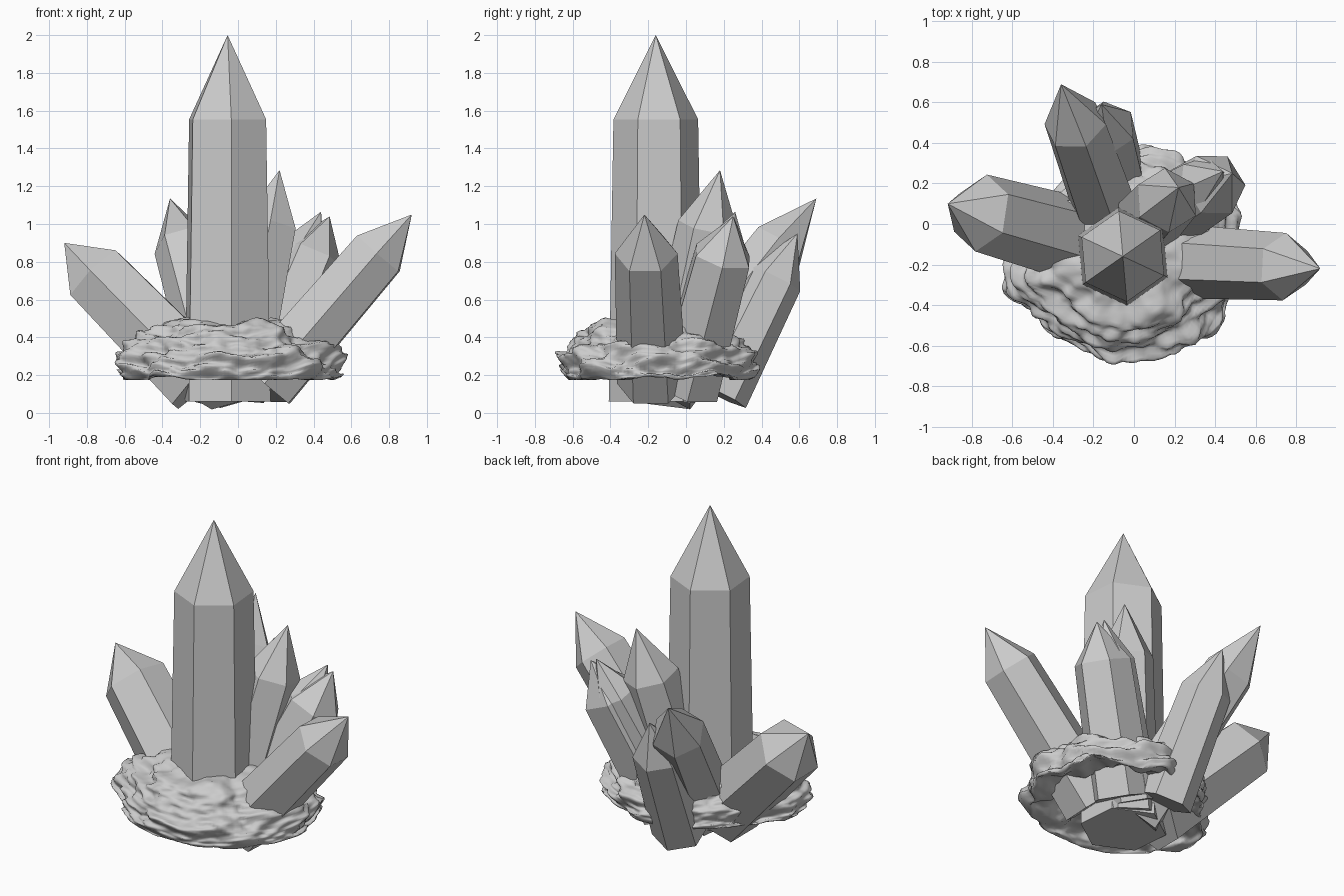
import bpy
import bmesh
import math
from mathutils import Vector, noise

cube = bpy.data.objects.get("Cube")
if cube:
    bpy.data.objects.remove(cube, do_unlink=True)


def add_object(name, bm):
    bmesh.ops.recalc_face_normals(bm, faces=bm.faces)
    mesh = bpy.data.meshes.new(name)
    bm.to_mesh(mesh)
    bm.free()
    obj = bpy.data.objects.new(name, mesh)
    bpy.context.collection.objects.link(obj)
    return obj


def crystal(name, base, apex, radius, spin=0, taper=0.9, shoulder=0.77):
    """Six-sided prism along base-apex, narrowing slightly, with a pointed tip."""
    base, apex = Vector(base), Vector(apex)
    axis = (apex - base).normalized()
    side = axis.cross(Vector((0, 0, 1)))
    side = side.normalized() if side.length > 0.01 else Vector((1, 0, 0))
    down = axis.cross(side)
    bm = bmesh.new()

    def ring(center, r):
        angles = [math.radians(spin + 60 * i) for i in range(6)]
        return [bm.verts.new(center + r * (side * math.cos(a) + down * math.sin(a)))
                for a in angles]

    low = ring(base, radius)
    high = ring(base.lerp(apex, shoulder), radius * taper)
    tip = bm.verts.new(apex)
    bm.faces.new(low)
    for i in range(6):
        j = (i + 1) % 6
        bm.faces.new((low[i], low[j], high[j], high[i]))
        bm.faces.new((high[i], high[j], tip))
    return add_object(name, bm)


# Crystals: the tall one and the cluster leaning out around it
crystal("main_crystal", (-0.055, -0.16, 0.06), (-0.055, -0.16, 2.0), 0.25, 35)
crystal("left_crystal", (0.15, -0.18, 0.155), (0.92, -0.22, 1.05), 0.185)
crystal("right_crystal", (-0.2, -0.1, 0.165), (-0.92, 0.10, 0.90), 0.215, 10)
crystal("back_right_crystal", (-0.08, -0.1, 0.13), (-0.36, 0.69, 1.135), 0.175, -25,
        shoulder=0.75)
crystal("back_crystal", (-0.08, 0.17, 0.1), (-0.16, 0.59, 0.95), 0.165, 25,
        shoulder=0.72)
crystal("back_left_tall_crystal", (-0.01, -0.07, 0.1), (0.22, 0.18, 1.285), 0.18, 15,
        shoulder=0.75)
crystal("back_left_inner_crystal", (0.02, 0.02, 0.13), (0.44, 0.26, 1.065), 0.15, 20)
crystal("back_left_outer_crystal", (0.1, 0.01, 0.13), (0.485, 0.25, 1.04), 0.185)

# Rock: outline radii every 15 degrees, swept from a hollow underside to a low dome
OUTLINE = [0.61, 0.6, 0.59, 0.57, 0.55, 0.54, 0.5, 0.48, 0.47, 0.46, 0.46, 0.5,
           0.58, 0.61, 0.54, 0.52, 0.52, 0.51, 0.51, 0.53, 0.53, 0.56, 0.56, 0.59]
PROFILE = [(0.05, 0.24), (0.6, 0.24), (0.82, 0.2), (0.95, 0.178), (1, 0.24),
           (0.99, 0.3), (0.9, 0.36), (0.8, 0.41), (0.66, 0.46), (0.35, 0.49),
           (0.05, 0.48)]
SEGMENTS, STEPS, FLOOR = 160, 7, 0.175


def outline(angle):
    t = angle / math.tau * len(OUTLINE)
    i = int(t)
    f = (1 - math.cos((t - i) * math.pi)) / 2
    return OUTLINE[i] * (1 - f) + OUTLINE[(i + 1) % len(OUTLINE)] * f


def rough(p):
    """Layered noise, squeezed vertically so it reads as strata."""
    q = Vector((p.x * 5, p.y * 5, p.z * 15))
    return (0.055 * noise.noise(q) + 0.03 * noise.noise(q * 2.3)
            + 0.01 * noise.noise(q * 5))


rows = []
for (r0, z0), (r1, z1) in zip(PROFILE, PROFILE[1:]):
    for k in range(STEPS):
        f = k / STEPS
        rows.append((r0 + (r1 - r0) * f, z0 + (z1 - z0) * f))
rows.append(PROFILE[-1])

bm = bmesh.new()
grid = []
for r, z in rows:
    loop = []
    for s in range(SEGMENTS):
        a = math.tau * s / SEGMENTS
        out = Vector((math.cos(a), math.sin(a), 0))
        p = Vector((-0.05, -0.15, z)) + out * outline(a) * r
        p.z -= 0.08 * max(0, p.y) * (z - FLOOR) / 0.3
        n = rough(p)
        p += out * n * min(1, r * 1.3) + Vector((0, 0, n * 0.6))
        p.z = max(p.z, FLOOR)
        loop.append(bm.verts.new(p))
    grid.append(loop)
for low, high in zip(grid, grid[1:]):
    for s in range(SEGMENTS):
        t = (s + 1) % SEGMENTS
        bm.faces.new((low[s], low[t], high[t], high[s]))
bm.faces.new(grid[0])
bm.faces.new(grid[-1])
rock = add_object("rock_base", bm)
for poly in rock.data.polygons:
    poly.use_smooth = True
